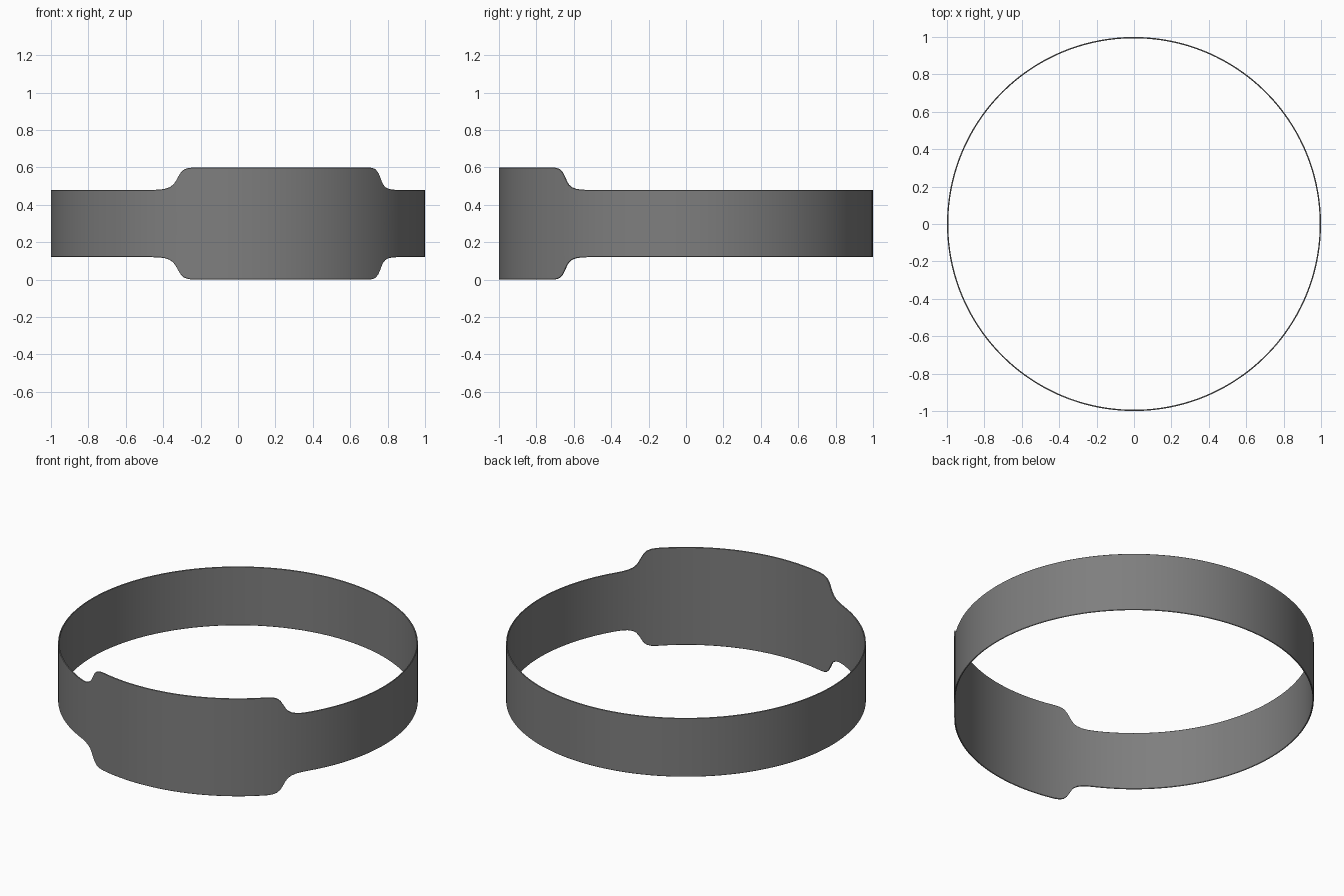
import bpy, bmesh, math

if "Cube" in bpy.data.objects:
    bpy.data.objects.remove(bpy.data.objects["Cube"])

R_OUT, THICK = 1.0, 0.007
MID_Z = 0.3
CENTRE = 15.4                     # angle of the wide plate's middle, from -y towards +x
# half height of the band against angular distance from the plate middle
PROFILE = [(0, .3), (29.0, .3), (30.8, .297), (32.2, .289), (33.3, .272), (34.1, .25),
           (34.9, .226), (35.7, .208), (36.9, .194), (38.6, .185), (40.6, .181),
           (43.0, .18), (180, .18)]


def half_height(a):
    for (a0, h0), (a1, h1) in zip(PROFILE, PROFILE[1:]):
        if a <= a1:
            return h0 + (h1 - h0) * (a - a0) / (a1 - a0)
    return PROFILE[-1][1]


# angular stations: fine at the shoulders, regular elsewhere, mirrored about the middle
half = [29 * i / 12 for i in range(12)]
half += [p[0] for p in PROFILE[1:-1]]
half += [43 + 137 * i / 56 for i in range(1, 57)]
stations = half + [-a for a in reversed(half[1:-1])]

# band: a thin rectangular section swept round the circle
bm = bmesh.new()
rings = []
for a in stations:
    t = math.radians(CENTRE + a)
    h = half_height(abs(a))
    e = 0.0025                    # tiny softened rim
    section = [(R_OUT, -h + e), (R_OUT, 0), (R_OUT, h - e), (R_OUT - e, h),
               (R_OUT - THICK + e, h), (R_OUT - THICK, h - e), (R_OUT - THICK, 0),
               (R_OUT - THICK, -h + e), (R_OUT - THICK + e, -h), (R_OUT - e, -h)]
    rings.append([bm.verts.new((r * math.sin(t), -r * math.cos(t), MID_Z + z))
                  for r, z in section])
for i, ring in enumerate(rings):
    nxt = rings[(i + 1) % len(rings)]
    for j in range(len(ring)):
        k = (j + 1) % len(ring)
        bm.faces.new((ring[j], nxt[j], nxt[k], ring[k]))
bmesh.ops.recalc_face_normals(bm, faces=bm.faces)

mesh = bpy.data.meshes.new("wrist_band")
bm.to_mesh(mesh)
bm.free()
band = bpy.data.objects.new("wrist_band", mesh)
bpy.context.collection.objects.link(band)

# single grey
grey = bpy.data.materials.new("mid grey")
grey.diffuse_color = (0.21, 0.21, 0.21, 1)
grey.use_nodes = True
grey.node_tree.nodes["Principled BSDF"].inputs["Base Color"].default_value = grey.diffuse_color
mesh.materials.append(grey)

bpy.context.view_layer.objects.active = band
band.select_set(True)
bpy.ops.object.shade_smooth_by_angle(angle=math.radians(35))
